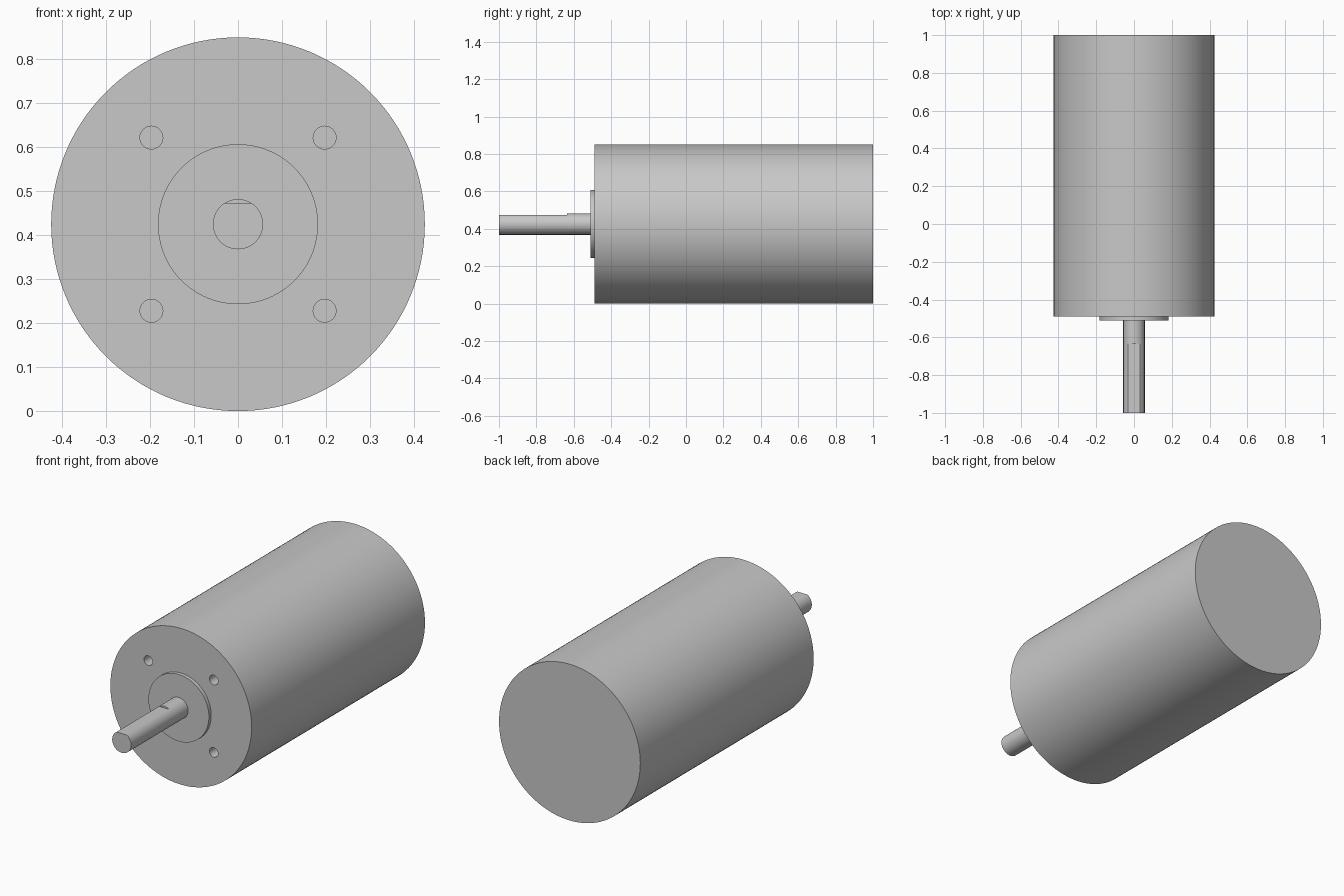
import bpy
import math
from mathutils import Vector

default = bpy.data.objects.get("Cube")
if default:
    bpy.data.objects.remove(default, do_unlink=True)

AXIS_Z = 0.425
HOLE_OFFSET = 0.197

metal = bpy.data.materials.new("grey metal")
metal.use_nodes = True
grey = (0.58, 0.58, 0.58, 1)
metal.diffuse_color = grey
metal.node_tree.nodes["Principled BSDF"].inputs["Base Color"].default_value = grey


def cylinder(name, radius, front, back, x=0, z=AXIS_Z, sides=96):
    """Cylinder lying along y between two y positions."""
    bpy.ops.mesh.primitive_cylinder_add(
        vertices=sides, radius=radius, depth=back - front,
        location=(x, (front + back) / 2, z), rotation=(math.pi / 2, 0, 0))
    obj = bpy.context.object
    obj.name = name
    obj.data.materials.append(metal)
    return obj


def cut(target, cutter):
    """Subtract the cutter from the target and discard it."""
    cutter.hide_render = True
    mod = target.modifiers.new("cut", "BOOLEAN")
    mod.operation = "DIFFERENCE"
    mod.solver = "EXACT"
    mod.object = cutter
    bpy.context.view_layer.objects.active = target
    bpy.ops.object.modifier_apply(modifier=mod.name)
    bpy.data.objects.remove(cutter, do_unlink=True)


# Main housing with four blind mounting holes
housing = cylinder("housing", 0.425, -0.49, 1.0, sides=128)
for sx in (-1, 1):
    for sz in (-1, 1):
        drill = cylinder("hole_cutter", 0.026, -0.55, -0.37, x=sx * HOLE_OFFSET,
                         z=AXIS_Z + sz * HOLE_OFFSET, sides=32)
        cut(housing, drill)

# Raised locating boss on the front face
boss = cylinder("front_boss", 0.182, -0.51, -0.488)

# Output shaft with a flat milled on its upper side
shaft = cylinder("shaft", 0.057, -1.0, -0.505, sides=64)
low, high = Vector((-0.1, -1.1, 0.473)), Vector((0.1, -0.635, 0.6))
bpy.ops.mesh.primitive_cube_add(size=1, location=(low + high) / 2)
flat_cutter = bpy.context.object
flat_cutter.name = "flat_cutter"
flat_cutter.scale = high - low
flat_cutter.data.materials.append(metal)
cut(shaft, flat_cutter)

# Smooth round walls, crisp rims
for part in (housing, boss, shaft):
    bpy.ops.object.select_all(action="DESELECT")
    part.select_set(True)
    bpy.context.view_layer.objects.active = part
    bpy.ops.object.shade_smooth_by_angle(angle=math.radians(25))
